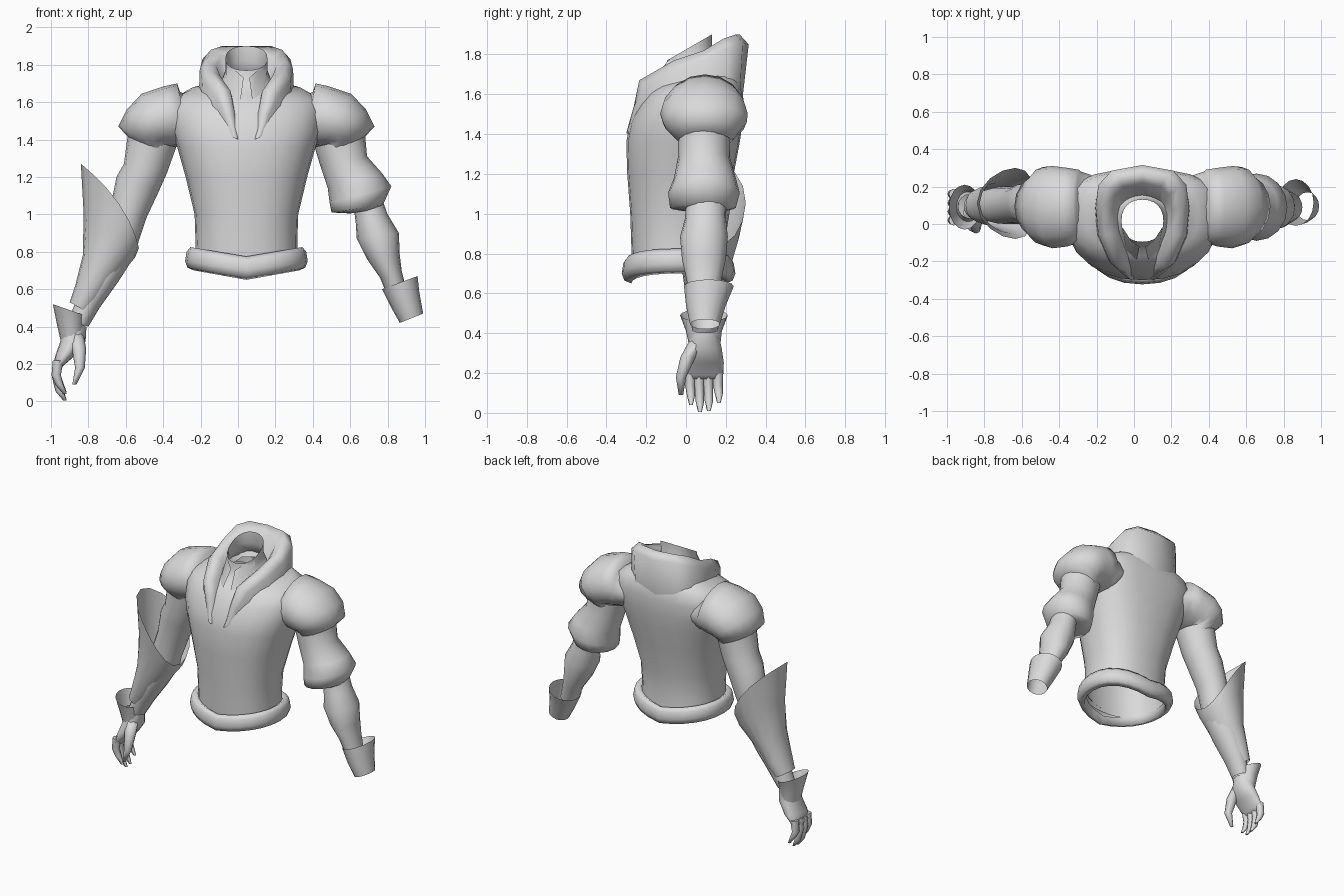
import bpy, bmesh, math
from mathutils import Vector

CX = 0.045                      # centre line of the jacket
SIDES = 16

cloth = bpy.data.materials.new("light_grey")
cloth.diffuse_color = (0.7, 0.7, 0.7, 1)


def ring(p, q, w, n=SIDES, e=1.0, bow=(0, 0, 0), dip=0.0, back=None):
    """Oval through p and q with half-width vector w; back squares off the q half."""
    p, q, w, bow = map(Vector, (p, q, w, bow))
    pts = []
    for i in range(n):
        a = 2 * math.pi * i / n
        c, s = math.cos(a), math.sin(a)
        ex = back if back and c < 0 else e
        k = lambda v: math.copysign(abs(v) ** ex, v)
        pt = (p + q) / 2 + (p - q) / 2 * k(c) + w * k(s) + bow * s * s
        pt.z -= dip * (1 - abs(k(s)))
        pts.append(pt)
    return pts


def loft(name, rows, wrap=True, caps=(False, False), angle=85):
    """Skin a list of point rows into one smooth-shaded object."""
    bm = bmesh.new()
    vs = [[bm.verts.new(p) for p in r] for r in rows]
    n = len(rows[0])
    for a, b in zip(vs, vs[1:]):
        for i in range(n if wrap else n - 1):
            j = (i + 1) % n
            bm.faces.new((a[i], a[j], b[j], b[i]))
    if caps[0]:
        bm.faces.new(vs[0])
    if caps[1]:
        bm.faces.new(vs[-1])
    bmesh.ops.recalc_face_normals(bm, faces=bm.faces)
    me = bpy.data.meshes.new(name)
    bm.to_mesh(me)
    bm.free()
    ob = bpy.data.objects.new(name, me)
    bpy.context.collection.objects.link(ob)
    me.materials.append(cloth)
    bpy.ops.object.select_all(action='DESELECT')
    bpy.context.view_layer.objects.active = ob
    ob.select_set(True)
    bpy.ops.object.shade_smooth_by_angle(angle=math.radians(angle))
    return ob


def limb_ring(x1, z1, x2, z2, y0, y1, bow=(0, 0, 0), n=SIDES):
    """Limb section: outer edge, inner edge, depth range."""
    y = (y0 + y1) / 2
    return ring((x1, y, z1), (x2, y, z2), (0, (y1 - y0) / 2, 0), n, bow=bow)


def limb(name, rows, caps=(False, False)):
    return loft(name, [limb_ring(*r) for r in rows], caps=caps)


# Torso and neck: front y, front z, back y, back z, half width, back squareness
body = [(-.27, .74, .20, .74, .275, .88), (-.275, .85, .19, .85, .272, .88),
        (-.28, 1.0, .20, 1.0, .277, .85), (-.295, 1.2, .24, 1.2, .325, .8),
        (-.30, 1.36, .27, 1.36, .37, .75), (-.28, 1.46, .285, 1.46, .40, .7),
        (-.235, 1.55, .29, 1.56, .41, .68), (-.20, 1.60, .28, 1.64, .385, .7),
        (-.17, 1.63, .25, 1.70, .30, .8), (-.13, 1.66, .16, 1.73, .14, .88),
        (-.10, 1.71, .13, 1.82, .112, .88), (-.095, 1.77, .13, 1.90, .112, .88)]
loft("torso_and_neck", [ring((CX, a, b), (CX, c, d), (w, 0, 0), 24, .88, back=k)
                        for a, b, c, d, w, k in body])

# Rolled hem, dipping to a point at front and back: z, outset
hem = [(.81, -.005), (.825, .02), (.80, .04), (.75, .048), (.715, .035), (.70, .0), (.76, -.01)]
loft("waist_hem", [ring((CX, -.275 - o, z), (CX, .2 + o, z), (.28 + o, 0, 0),
                        24, .9, dip=.05) for z, o in hem], angle=180)

# Standing collar running into lapels; each station: outer base to inner base
half = [[(0, .285, 1.59), (0, .315, 1.85), (0, .27, 1.9), (0, .22, 1.87), (0, .14, 1.72)],
        [(.16, .27, 1.59), (.165, .285, 1.86), (.13, .25, 1.9), (.10, .20, 1.86), (.09, .11, 1.71)],
        [(.235, .21, 1.60), (.235, .21, 1.83), (.19, .19, 1.88), (.14, .155, 1.84), (.11, .09, 1.69)],
        [(.255, .08, 1.60), (.25, .09, 1.77), (.215, .09, 1.82), (.16, .075, 1.79), (.12, .03, 1.68)],
        [(.245, -.06, 1.57), (.235, -.06, 1.72), (.20, -.06, 1.77), (.14, -.05, 1.74), (.11, -.04, 1.66)],
        [(.19, -.18, 1.53), (.17, -.21, 1.64), (.13, -.235, 1.67), (.085, -.2, 1.66), (.07, -.14, 1.6)],
        [(.14, -.22, 1.47), (.12, -.255, 1.53), (.09, -.262, 1.54), (.06, -.24, 1.53), (.055, -.2, 1.5)],
        [(.08, -.27, 1.41), (.07, -.295, 1.41), (.055, -.30, 1.405), (.045, -.29, 1.4), (.04, -.27, 1.4)]]
rows = [[(CX + s * x, y, z) for x, y, z in st]
        for s, seq in ((-1, half[:0:-1]), (1, half)) for st in seq]
loft("collar", rows, wrap=False, angle=180)

# Small pointed flaps of the inner collar
for side, s in (("right", 1), ("left", -1)):
    loft(side + "_inner_flap",
         [[(CX + s * x, y, z) for x, y, z in r] for r in
          ([(.105, -.02, 1.80), (.115, -.05, 1.66)], [(.06, -.09, 1.77), (.085, -.15, 1.63)],
           [(.015, -.12, 1.73), (.03, -.19, 1.62)])], wrap=False)

# Puffed shoulders, mirrored: distances from centre line
puff = [(.24, 1.60, .24, 1.40, -.08, .25), (.355, 1.655, .30, 1.37, -.09, .28),
        (.37, 1.70, .31, 1.37, -.10, .29), (.44, 1.685, .36, 1.36, -.12, .30),
        (.56, 1.645, .40, 1.36, -.13, .31), (.64, 1.56, .42, 1.36, -.115, .305),
        (.685, 1.47, .41, 1.35, -.075, .265), (.63, 1.41, .405, 1.32, -.035, .225)]
for side, s in (("right", 1), ("left", -1)):
    limb(side + "_shoulder_puff",
         [(CX + s * a, b, CX + s * c, d, e, f) for a, b, c, d, e, f in puff])

# Short puffed sleeve on the +x arm
limb("puffed_sleeve", [(.68, 1.42, .41, 1.36, -.04, .22), (.69, 1.31, .44, 1.26, -.04, .22),
                       (.77, 1.22, .48, 1.14, -.06, .25), (.82, 1.15, .49, 1.06, -.09, .27),
                       (.775, 1.05, .50, 1.01, -.08, .25), (.75, 1.03, .60, 1.005, 0, .2)],
     caps=(False, True))
limb("forearm_sleeve", [(.775, 1.07, .62, 1.03, 0, .2), (.80, 1.0, .63, .95, -.005, .2),
                        (.86, .90, .635, .87, -.03, .21),
                        (.865, .78, .69, .76, -.02, .20), (.875, .70, .76, .66, 0, .18),
                        (.90, .60, .80, .56, .02, .16)])
limb("sleeve_cuff", [(.96, .67, .77, .60, -.01, .24), (.97, .58, .82, .50, .0, .2),
                     (.99, .47, .865, .42, .02, .17)])

# Long sleeve on the -x arm
limb("long_sleeve", [(-.59, 1.42, -.33, 1.36, -.04, .22), (-.61, 1.27, -.38, 1.22, -.03, .22),
                     (-.65, 1.2, -.42, 1.13, -.02, .22), (-.68, 1.05, -.49, .98, 0, .22),
                     (-.72, .92, -.53, .86, 0, .2), (-.74, .82, -.55, .78, 0, .2),
                     (-.80, .68, -.64, .64, 0, .2), (-.86, .55, -.74, .50, .02, .18),
                     (-.91, .43, -.80, .40, .03, .16)])

# Flared gauntlet shell with slanted rim
limb("gauntlet_flare", [(-.84, 1.27, -.53, .82, -.08, .30, (.05, 0, .01)),
                        (-.825, 1.0, -.55, .77, -.05, .27, (.03, 0, .01)),
                        (-.83, .78, -.64, .66, -.02, .22), (-.87, .62, -.74, .53, 0, .2),
                        (-.90, .53, -.79, .47, .02, .18)])
limb("glove_cuff", [(-.99, .52, -.82, .46, -.03, .21), (-.97, .42, -.82, .40, 0, .18),
                    (-.945, .31, -.83, .33, .02, .17)])

# Hand
limb("palm", [(-.94, .42, -.81, .40, .03, .16), (-.95, .32, -.815, .32, 0, .18),
              (-.975, .25, -.865, .25, -.01, .19), (-.99, .19, -.935, .19, -.005, .185),
              (-.98, .17, -.945, .17, .01, .175)], caps=(False, True))


def finger(name, path, radii):
    loft(name, [ring((x - r, y, z), (x + r, y, z), (0, r, 0), 8)
                for (x, y, z), r in zip(path, radii)], caps=(True, True))


for name, y0, y1, tip in (("index", .02, .025, .04), ("middle", .066, .07, .004),
                          ("ring", .112, .115, .01), ("little", .16, .165, .05)):
    finger(name + "_finger", [(-.962, y0, .22), (-.972, y0, .14), (-.955, y1, tip + .05),
                              (-.925, y1, tip)], (.028, .025, .021, .009))
finger("thumb", [(-.87, .06, .36), (-.85, .01, .28), (-.845, -.025, .18), (-.875, -.025, .09)],
       (.045, .038, .026, .011))
